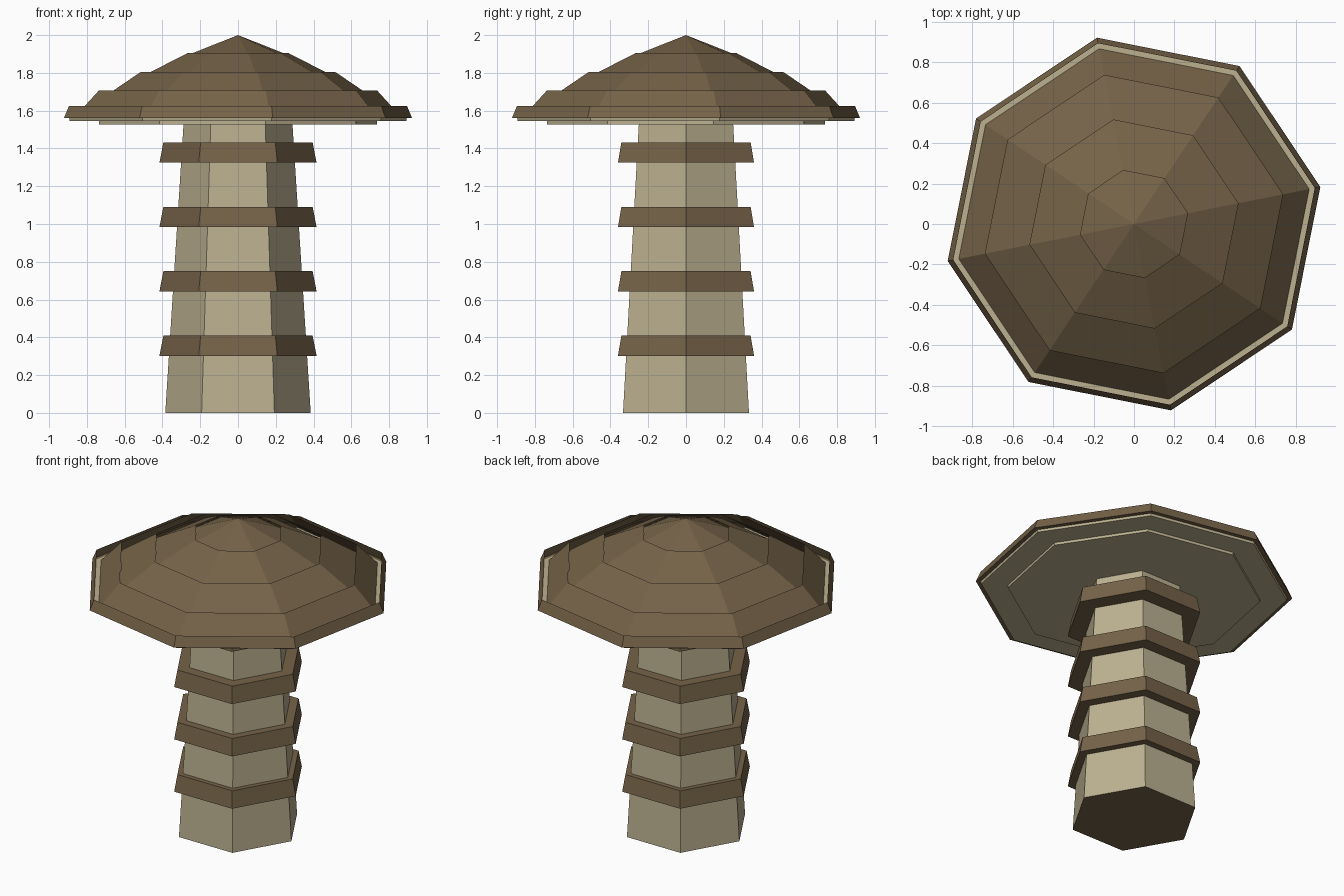
import bpy, bmesh, math

if "Cube" in bpy.data.objects:
    bpy.data.objects.remove(bpy.data.objects["Cube"])


def material(name, rgb):
    m = bpy.data.materials.new(name)
    m.diffuse_color = (*rgb, 1)
    m.use_nodes = True
    m.node_tree.nodes["Principled BSDF"].inputs["Base Color"].default_value = m.diffuse_color
    return m


BROWN = material("brown", (0.178, 0.124, 0.065))
BEIGE = material("beige", (0.50, 0.435, 0.278))


def lathe(name, sides, turn, profile, mats, bottom=True, top=True):
    """Stack of n-sided rings given as (radius, z); radius 0 makes a tip."""
    bm = bmesh.new()
    rings = []
    for r, z in profile:
        if r == 0:
            rings.append([bm.verts.new((0, 0, z))])
            continue
        angles = [turn + math.tau * i / sides for i in range(sides)]
        rings.append([bm.verts.new((r * math.cos(a), r * math.sin(a), z)) for a in angles])
    for a, b in zip(rings, rings[1:]):
        for i in range(sides):
            j = (i + 1) % sides
            if len(b) == 1:
                bm.faces.new((a[i], a[j], b[0]))
            else:
                bm.faces.new((a[i], a[j], b[j], b[i]))
    if bottom:
        bm.faces.new(rings[0][::-1])
    if top and len(rings[-1]) > 1:
        bm.faces.new(rings[-1])
    bm.normal_update()
    mesh = bpy.data.meshes.new(name)
    bm.to_mesh(mesh)
    bm.free()
    for m in mats:
        mesh.materials.append(m)
    ob = bpy.data.objects.new(name, mesh)
    bpy.context.collection.objects.link(ob)
    return ob


# Hexagonal tapered stem with a brown base face
stem = lathe("stem", 6, 0, [(0.385, 0), (0.288, 1.535)], [BEIGE, BROWN])
for face in stem.data.polygons:
    if face.normal.z < -0.9:
        face.material_index = 1

# Four flared bands around the stem
for i in range(4):
    z = 0.302 + 0.341 * i
    lathe("stem_band", 6, 0, [(0.416, z), (0.395, z + 0.107)], [BROWN])

# Octagonal cap: overlapping open tiers topped by a cone
TURN = math.radians(11.25)
tiers = [
    [(0.896, 1.55), (0.75, 1.708)],
    [(0.75, 1.655), (0.525, 1.805)],
    [(0.525, 1.778), (0.27, 1.906)],
    [(0.27, 1.895), (0, 2.0)],
]
for tier in tiers:
    lathe("cap_tier", 8, TURN, tier, [BROWN], bottom=False, top=False)

# Rim band around the cap, with its narrow underside
lathe("cap_rim", 8, TURN, [(0.905, 1.56), (0.94, 1.56), (0.912, 1.626)], [BROWN],
      bottom=False, top=False)

# Pale underside of the cap in two thin steps
lathe("cap_underside", 8, TURN, [(0.908, 1.545), (0.912, 1.563)], [BEIGE])
lathe("cap_underside_step", 8, TURN, [(0.75, 1.528), (0.75, 1.546)], [BEIGE])
